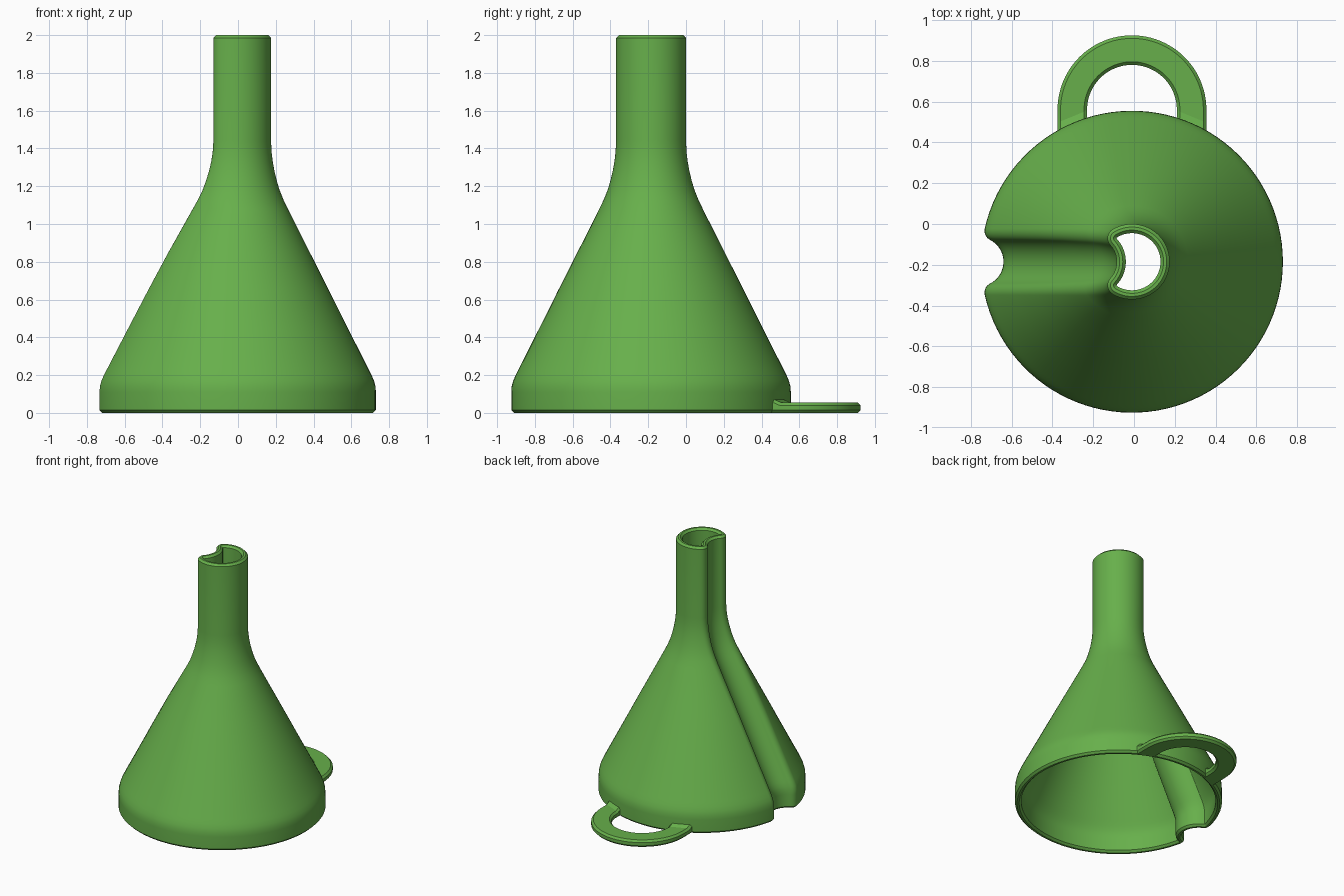
import bpy, bmesh, math

if "Cube" in bpy.data.objects:
    bpy.data.objects.remove(bpy.data.objects["Cube"])

CX, CY = -0.01, -0.185           # funnel axis
WALL, CH = 0.045, 0.015          # wall thickness, rim chamfer
GROOVE, LIP = 0.12, 0.05         # vent groove radius, rounded lip radius

green = bpy.data.materials.new("green plastic")
green.diffuse_color = (0.135, 0.43, 0.07, 1)
green.use_nodes = True
green.node_tree.nodes["Principled BSDF"].inputs["Base Color"].default_value = green.diffuse_color


def arc(cx, cy, r, a0, a1, n):
    """Points on an arc, leaving out the last one."""
    return [(cx + r * math.cos(a0 + (a1 - a0) * i / n),
             cy + r * math.sin(a0 + (a1 - a0) * i / n)) for i in range(n)]


def section(R, d):
    """Grooved circle of radius R, offset inwards by d."""
    g = R + 0.01
    a, b = R - LIP, GROOVE + LIP
    lx = -(a * a - b * b + g * g) / (2 * g)
    ly = math.sqrt(a * a - lx * lx)
    t = math.atan2(ly, lx)
    p = math.atan2(-ly, -g - lx) % math.tau
    q = math.atan2(ly, lx + g)
    return (arc(0, 0, R - d, -t, t, 96)
            + arc(lx, ly, LIP - d, t, p, 10)
            + arc(-g, 0, GROOVE + d, q, -q, 20)
            + arc(lx, -ly, LIP - d, -p, -t, 10))


def loft(name, rings, closed):
    """Skin a list of point rings; closed joins the last ring to the first."""
    bm = bmesh.new()
    rows = [[bm.verts.new(p) for p in ring] for ring in rings]
    n = len(rows[0])
    pairs = list(zip(rows, rows[1:]))
    if closed:
        pairs.append((rows[-1], rows[0]))
    else:
        bm.faces.new(rows[0])
        bm.faces.new(rows[-1])
    for r0, r1 in pairs:
        for i in range(n):
            j = (i + 1) % n
            bm.faces.new((r0[i], r0[j], r1[j], r1[i]))
    bmesh.ops.recalc_face_normals(bm, faces=bm.faces)
    me = bpy.data.meshes.new(name)
    bm.to_mesh(me)
    bm.free()
    me.materials.append(green)
    ob = bpy.data.objects.new(name, me)
    bpy.context.collection.objects.link(ob)
    bpy.ops.object.select_all(action='DESELECT')
    ob.select_set(True)
    bpy.context.view_layer.objects.active = ob
    bpy.ops.object.shade_smooth_by_angle(angle=math.radians(25))
    return ob


# Funnel: outside going up, over the spout rim, inside going down
side = [(0.11, 0.74), (0.14, 0.738), (0.17, 0.73), (0.2, 0.717), (0.23, 0.702),
        (0.45, 0.591), (0.65, 0.491), (0.85, 0.39), (1.08, 0.274), (1.13, 0.25),
        (1.18, 0.23), (1.23, 0.215), (1.28, 0.203), (1.33, 0.194), (1.38, 0.188),
        (1.44, 0.185)]
rows = [(0, 0.74, CH), (CH, 0.74, 0)]
rows += [(z, R, 0) for z, R in side]
rows += [(2 - CH, 0.185, 0), (2, 0.185, CH), (2, 0.185, WALL - CH), (2 - CH, 0.185, WALL)]
rows += [(z, R, WALL) for z, R in reversed(side)]
rows += [(CH, 0.74, WALL), (0, 0.74, WALL - CH)]
loft("funnel_body",
     [[(CX + x, CY + y, z) for x, y in section(R, d)] for z, R, d in rows], True)

# Hanging loop: chamfered flat ring running into the funnel wall
LY, RI, RO, TOP = 0.56, 0.22, 0.365, 0.055
profile = [(RI + CH, 0), (RO - CH, 0), (RO, CH), (RO, TOP - CH),
           (RO - CH, TOP), (RI + CH, TOP), (RI, TOP - CH), (RI, CH)]


def loop_end(side_x, R, lift):
    """Ring profile pushed back onto a circle around the funnel axis."""
    return [(CX + side_x * r, CY + math.sqrt(R * R - r * r),
             z + (lift if z > TOP / 2 else 0)) for r, z in profile]


ends = [(0.715, 0.015), (0.742, 0.015), (0.772, 0)]
rings = [loop_end(1, R, h) for R, h in ends]
for k in range(49):
    a = math.pi * k / 48
    rings.append([(CX + r * math.cos(a), LY + r * math.sin(a), z) for r, z in profile])
rings += [loop_end(-1, R, h) for R, h in reversed(ends)]
loft("hanging_loop", rings, False)
